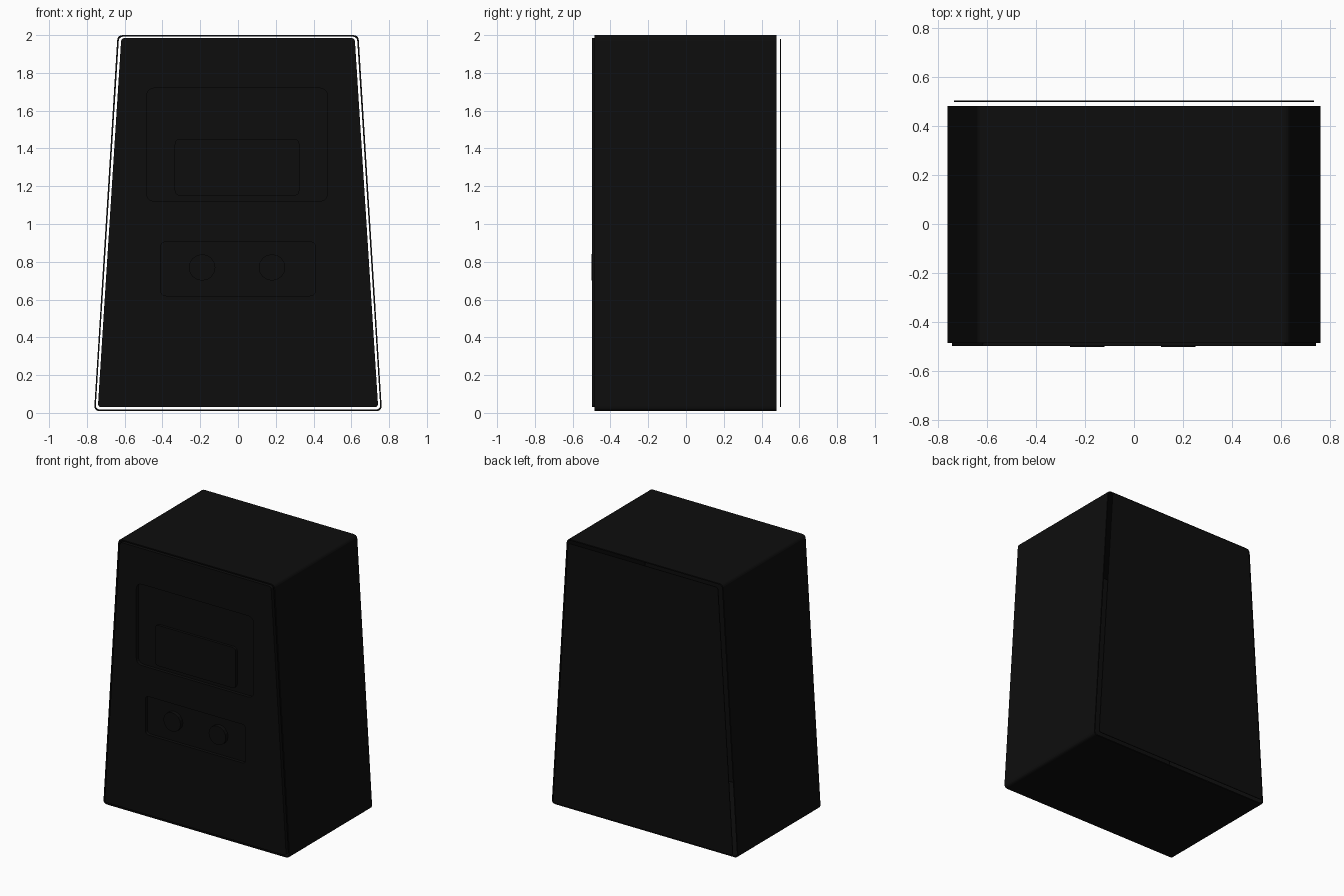
import bpy, bmesh, math
from mathutils import Vector

if "Cube" in bpy.data.objects:
    bpy.data.objects.remove(bpy.data.objects["Cube"])

black = bpy.data.materials.new("black")
black.diffuse_color = (0.004, 0.004, 0.004, 1)
black.use_nodes = True
black.node_tree.nodes["Principled BSDF"].inputs["Base Color"].default_value = black.diffuse_color


def rounded(corners, r, n=5):
    """Round the corners of an (x, z) polygon."""
    pts = []
    for i, c in enumerate(corners):
        c = Vector(c)
        p = (Vector(corners[i - 1]) - c).normalized() * r + c
        q = (Vector(corners[(i + 1) % len(corners)]) - c).normalized() * r + c
        for k in range(n + 1):
            t = k / n
            pts.append(p * (1 - t) ** 2 + c * 2 * t * (1 - t) + q * t ** 2)
    return pts


def trapezoid(bottom, top, z0, z1, r):
    return rounded([(-bottom, z0), (bottom, z0), (top, z1), (-top, z1)], r)


def rect(x0, x1, z0, z1, r):
    return rounded([(x0, z0), (x1, z0), (x1, z1), (x0, z1)], r)


def extrude(name, pts, y0, y1, inner=None):
    """Extrude an (x, z) outline along y; an inner outline makes it an open tube."""
    bm = bmesh.new()
    n = len(pts)
    loop = lambda ps, y: [bm.verts.new((p[0], y, p[1])) for p in ps]
    rings = [loop(pts, y0), loop(pts, y1)]
    if inner:
        rings += [loop(inner, y1), loop(inner, y0)]
        rings.append(rings[0])
    else:
        bm.faces.new(rings[0])
        bm.faces.new(rings[1])
    for a, b in zip(rings, rings[1:]):
        for i in range(n):
            j = (i + 1) % n
            bm.faces.new((a[i], a[j], b[j], b[i]))
    bmesh.ops.recalc_face_normals(bm, faces=bm.faces)
    me = bpy.data.meshes.new(name)
    bm.to_mesh(me)
    bm.free()
    me.materials.append(black)
    ob = bpy.data.objects.new(name, me)
    bpy.context.collection.objects.link(ob)
    return ob


# Thin tapered casing, open at front and back
extrude("casing", trapezoid(0.762, 0.638, 0.01, 2.0, 0.03), -0.485, 0.48,
        trapezoid(0.754, 0.630, 0.018, 1.992, 0.025))

# Back cover, standing slightly clear of the casing
extrude("back_cover", trapezoid(0.735, 0.612, 0.03, 1.98, 0.02), 0.497, 0.503)

# Front plate with two pockets
front = extrude("front_plate", trapezoid(0.742, 0.618, 0.03, 1.985, 0.02), -0.497, -0.45)
pockets = {"screen_pocket": (-0.485, 0.475, 1.12, 1.72, 0.05),
           "knob_pocket": (-0.41, 0.41, 0.62, 0.905, 0.03)}
for name, box in pockets.items():
    cutter = extrude(name + "_cutter", rect(*box), -0.6, -0.472)
    cutter.hide_render = True
    cutter.hide_set(True)
    cut = front.modifiers.new(name, 'BOOLEAN')
    cut.operation = 'DIFFERENCE'
    cut.object = cutter
    cut.solver = 'EXACT'

# Raised screen and knobs inside the pockets
extrude("screen", rect(-0.335, 0.325, 1.15, 1.45, 0.03), -0.492, -0.465)
for side, x in (("left", -0.19), ("right", 0.18)):
    ring = [(x + 0.07 * math.cos(a * math.tau / 16),
             0.77 + 0.07 * math.sin(a * math.tau / 16)) for a in range(16)]
    extrude(side + "_knob", ring, -0.5, -0.465)
